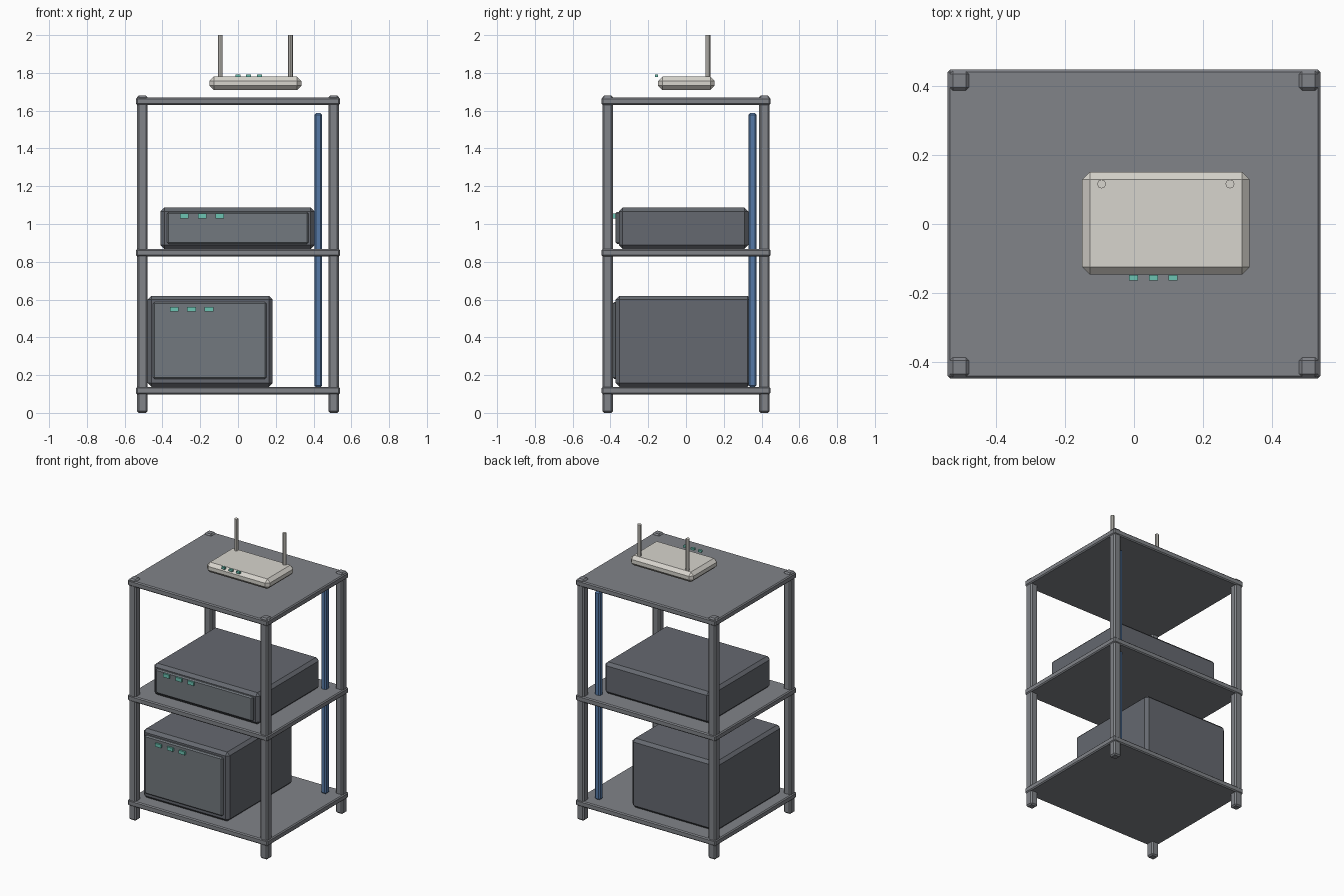
import bpy, bmesh

if "Cube" in bpy.data.objects:
    bpy.data.objects.remove(bpy.data.objects["Cube"])


def material(name, rgb):
    m = bpy.data.materials.new(name)
    m.diffuse_color = (*rgb, 1)
    m.use_nodes = True
    m.node_tree.nodes["Principled BSDF"].inputs["Base Color"].default_value = m.diffuse_color
    return m


FRAME = material("frame_grey", (0.22, 0.23, 0.25))
CASE = material("case_dark_grey", (0.13, 0.14, 0.16))
PANEL = material("panel_grey", (0.17, 0.19, 0.21))
CREAM = material("cream", (0.68, 0.66, 0.61))
TEAL = material("teal_light", (0.15, 0.55, 0.45))
BLUE = material("blue", (0.09, 0.19, 0.38))


def finish(name, bm, mat):
    bmesh.ops.recalc_face_normals(bm, faces=bm.faces)
    mesh = bpy.data.meshes.new(name)
    bm.to_mesh(mesh)
    bm.free()
    mesh.materials.append(mat)
    ob = bpy.data.objects.new(name, mesh)
    bpy.context.collection.objects.link(ob)
    return ob


def box(name, x, y, z, mat, bevel=0.0):
    """Box from (min, max) ranges, with chamfered edges."""
    bm = bmesh.new()
    bmesh.ops.create_cube(bm, size=1)
    for v in bm.verts:
        v.co = [r[0] + (c + 0.5) * (r[1] - r[0]) for r, c in zip((x, y, z), v.co)]
    if bevel:
        bmesh.ops.bevel(bm, geom=bm.edges[:], offset=bevel, segments=1,
                        affect='EDGES', profile=0.5)
    return finish(name, bm, mat)


def rod(name, x, y, z0, z1, radius, sides, mat):
    bm = bmesh.new()
    bmesh.ops.create_cone(bm, cap_ends=True, segments=sides, radius1=radius,
                          radius2=radius, depth=z1 - z0)
    bmesh.ops.translate(bm, verts=bm.verts, vec=(x, y, (z0 + z1) / 2))
    return finish(name, bm, mat)


def lights(name, x0, step, width, y, z):
    for i in range(3):
        x = x0 + i * step
        box(f"{name}_{i + 1}", (x, x + width), y, z, TEAL)


# Rack frame: four posts and three shelves
for sx, side in ((-1, "left"), (1, "right")):
    for sy, end in ((-1, "front"), (1, "back")):
        cx, cy, h = sx * 0.506, sy * 0.415, 0.028
        box(f"{end}_{side}_post", (cx - h, cx + h), (cy - h, cy + h),
            (0, 1.68), FRAME, 0.009)
for name, z in (("bottom", 0.118), ("middle", 0.848), ("top", 1.65)):
    box(f"{name}_shelf", (-0.54, 0.54), (-0.447, 0.447),
        (z - 0.02, z + 0.02), FRAME, 0.007)

# Large unit on the bottom shelf
box("lower_case", (-0.478, 0.183), (-0.372, 0.345), (0.138, 0.62), CASE, 0.02)
box("lower_front_panel", (-0.45, 0.15), (-0.388, -0.36), (0.18, 0.587), PANEL, 0.008)
lights("lower_light", -0.361, 0.092, 0.046, (-0.4, -0.384), (0.537, 0.56))

# Flat unit on the middle shelf
box("upper_case", (-0.41, 0.405), (-0.356, 0.33), (0.868, 1.087), CASE, 0.02)
box("upper_front_panel", (-0.375, 0.372), (-0.374, -0.345), (0.895, 1.064), PANEL, 0.008)
lights("upper_light", -0.307, 0.094, 0.046, (-0.386, -0.37), (1.03, 1.055))

# Blue cable run at the back right
box("cable_run", (0.404, 0.446), (0.331, 0.373), (0.137, 1.587), BLUE, 0.009)

# Router with two antennas and small lights
box("router_body", (-0.15, 0.335), (-0.147, 0.151), (1.71, 1.78), CREAM, 0.022)
for x, side in ((-0.094, "left"), (0.278, "right")):
    rod(f"{side}_antenna", x, 0.116, 1.77, 2.0, 0.013, 8, CREAM)
lights("router_light", -0.014, 0.057, 0.026, (-0.164, -0.148), (1.778, 1.792))
